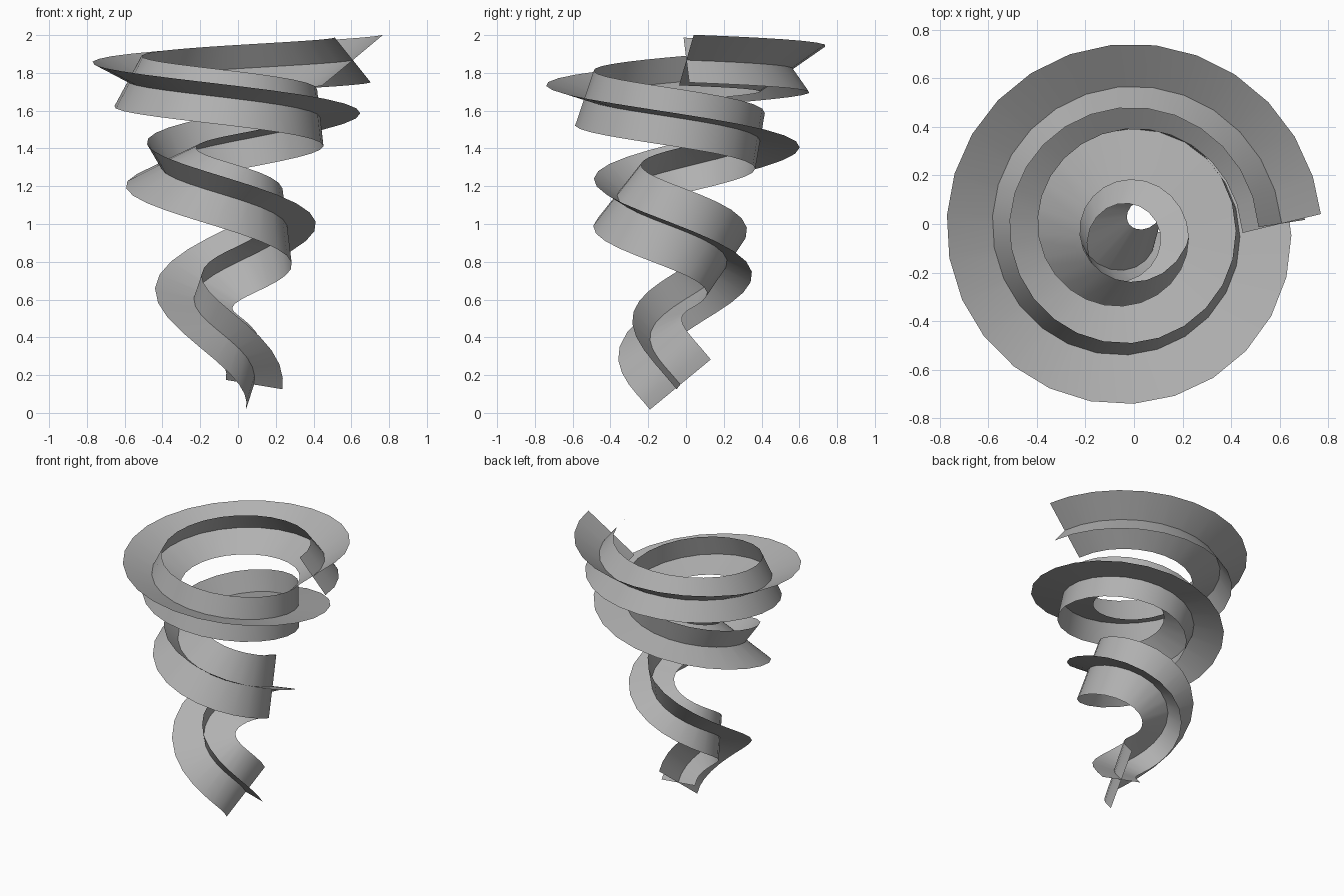
import bpy, bmesh
from math import sin, cos, pi, radians
from mathutils import Vector

if "Cube" in bpy.data.objects:
    bpy.data.objects.remove(bpy.data.objects["Cube"])

TURNS, SEGMENTS = 2.992, 68
LONG, SHORT = 0.213, 0.153       # half widths of the two crossing strips
END_ANGLE = radians(39)          # roll of the cross at the top end


def spiral(n):
    """Point on the widening, flattening spiral after n turns."""
    r = 0.115 + 0.175 * n
    z = 0.15 + 0.918 * n - 0.09 * n**2 - 0.00833 * n**3
    return Vector((r * cos(2*pi*n) - 0.03, -r * sin(2*pi*n) - 0.03, z))


# Path: points along the spiral, slightly denser where it is tight
fine = [spiral(TURNS * i / 3000) for i in range(3001)]
lengths = [0.0]
for i, (a, b) in enumerate(zip(fine, fine[1:])):
    lengths.append(lengths[-1] + (b - a).length / (0.115 + 0.175 * TURNS * i / 3000) ** 0.5)
path, k = [], 0
for i in range(SEGMENTS + 1):
    while k < 3000 and lengths[k] < lengths[-1] * i / SEGMENTS:
        k += 1
    path.append(fine[k])

chords = [(b - a).normalized() for a, b in zip(path, path[1:])]
tangents = [chords[0]] + [(a + b).normalized() for a, b in zip(chords, chords[1:])] + [chords[-1]]

# Cross-section directions, carried without twist from the top end down
t = tangents[-1]
up = (Vector((0, 0, 1)) - t * t.z).normalized()
out = up.cross(t)
if out.x < 0:
    out.negate()
u = out * cos(END_ANGLE) + up * sin(END_ANGLE)
frames = []
for i in range(SEGMENTS, -1, -1):
    if i < SEGMENTS:
        u = tangents[i + 1].rotation_difference(tangents[i]) @ u
    u = (u - tangents[i] * u.dot(tangents[i])).normalized()
    frames.insert(0, (u.copy(), tangents[i].cross(u)))

# Two crossing ribbons swept along the path
bm = bmesh.new()
for axis, half in ((0, LONG), (1, SHORT)):
    rows = [[bm.verts.new(p + f[axis] * s * half) for s in (-1, 1)]
            for p, f in zip(path, frames)]
    for a, b in zip(rows, rows[1:]):
        bm.faces.new((a[0], a[1], b[1], b[0])).smooth = True
mesh = bpy.data.meshes.new("spiral_ribbon")
bm.to_mesh(mesh)
bm.free()

# Mid grey finish
grey = bpy.data.materials.new("mid_grey")
grey.diffuse_color = (0.44, 0.44, 0.44, 1)
grey.use_nodes = True
grey.node_tree.nodes["Principled BSDF"].inputs["Base Color"].default_value = grey.diffuse_color
mesh.materials.append(grey)
bpy.context.collection.objects.link(bpy.data.objects.new("spiral_ribbon", mesh))
